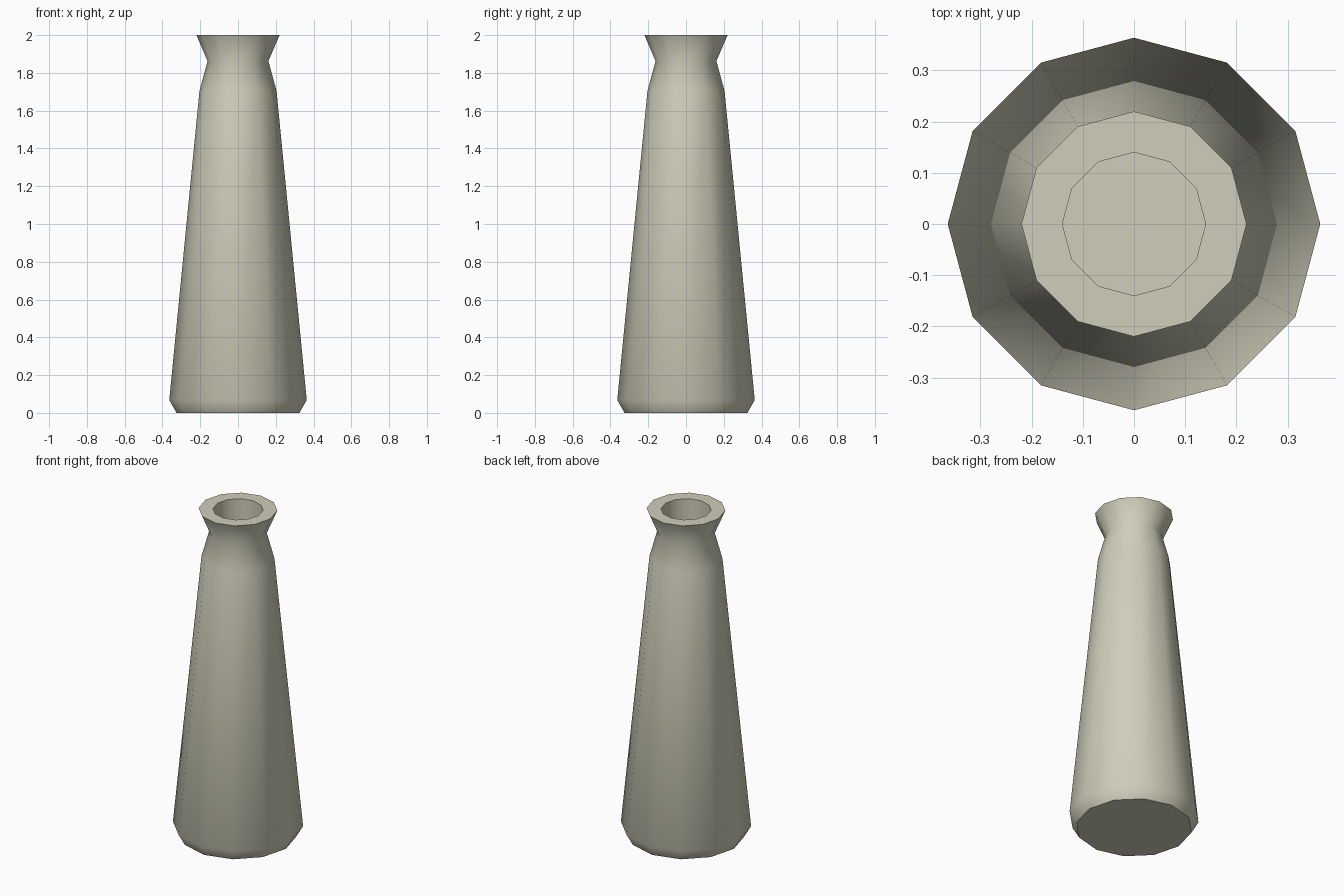
import bpy, bmesh, math

if "Cube" in bpy.data.objects:
    bpy.data.objects.remove(bpy.data.objects["Cube"])

SIDES = 12
# (radius, height) from base, up the outside, over the rim, down into the recess
PROFILE = [(0.325, 0.0), (0.364, 0.068), (0.204, 1.705), (0.161, 1.862),
           (0.22, 2.0), (0.14, 2.0), (0.14, 1.86)]

# Lathe the bottle body
bm = bmesh.new()
rings = []
for r, z in PROFILE:
    rings.append([bm.verts.new((r * math.cos(2 * math.pi * i / SIDES),
                                r * math.sin(2 * math.pi * i / SIDES), z))
                  for i in range(SIDES)])
for a, b in zip(rings, rings[1:]):
    for i in range(SIDES):
        j = (i + 1) % SIDES
        bm.faces.new((a[i], a[j], b[j], b[i]))

# Base and recess floor
bm.faces.new(rings[0][::-1])
bm.faces.new(rings[-1])
bmesh.ops.recalc_face_normals(bm, faces=bm.faces[:])

mesh = bpy.data.meshes.new("bottle_body")
bm.to_mesh(mesh)
bm.free()
body = bpy.data.objects.new("bottle_body", mesh)
bpy.context.collection.objects.link(body)

# Single pale stone colour
mat = bpy.data.materials.new("pale stone")
mat.diffuse_color = (0.63, 0.615, 0.49, 1.0)
mat.use_nodes = True
mat.node_tree.nodes["Principled BSDF"].inputs["Base Color"].default_value = mat.diffuse_color
mesh.materials.append(mat)

# Smooth sides, crisp rim and base edges
bpy.context.view_layer.objects.active = body
body.select_set(True)
bpy.ops.object.shade_smooth_by_angle(angle=math.radians(50))
